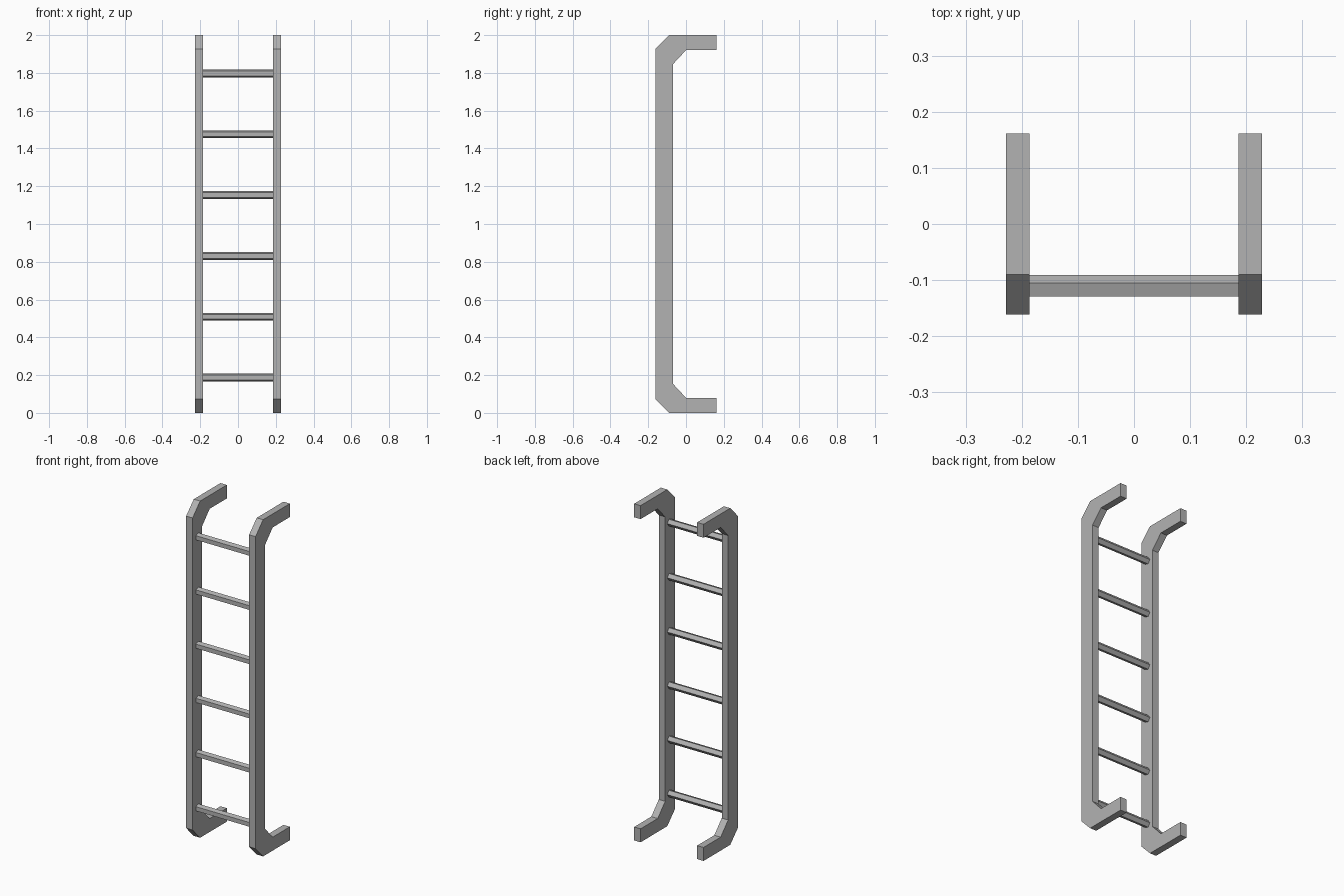
import bpy
import bmesh
from math import cos, sin, tau

cube = bpy.data.objects.get("Cube")
if cube:
    bpy.data.objects.remove(cube, do_unlink=True)

STILE_IN, STILE_OUT = 0.186, 0.228
HEIGHT = 2.0
RUNG_Y, RUNG_RADIUS = -0.112, 0.0215
RUNG_COUNT, FIRST_RUNG, RUNG_STEP = 6, 0.187, 0.322

metal = bpy.data.materials.new("grey metal")
metal.use_nodes = True
grey = (0.45, 0.45, 0.45, 1)
metal.diffuse_color = grey
metal.node_tree.nodes["Principled BSDF"].inputs["Base Color"].default_value = grey


def extrude_x(name, profile, x0, x1):
    """Extrude a closed (y, z) profile along x."""
    bm = bmesh.new()
    face = bm.faces.new([bm.verts.new((x0, y, z)) for y, z in profile])
    result = bmesh.ops.extrude_face_region(bm, geom=[face])
    moved = [v for v in result["geom"] if isinstance(v, bmesh.types.BMVert)]
    bmesh.ops.translate(bm, verts=moved, vec=(x1 - x0, 0, 0))
    bmesh.ops.recalc_face_normals(bm, faces=bm.faces)
    mesh = bpy.data.meshes.new(name)
    bm.to_mesh(mesh)
    bm.free()
    mesh.materials.append(metal)
    obj = bpy.data.objects.new(name, mesh)
    bpy.context.collection.objects.link(obj)
    return obj


# Side rails: a bracket profile with chamfered bends, mirrored top to bottom
lower = [(-0.161, 0.073), (-0.09, 0), (0.161, 0),
         (0.161, 0.08), (0, 0.08), (-0.07, 0.155)]
upper = [(y, HEIGHT - z) for y, z in reversed(lower)]
for name, side in (("left_rail", 1), ("right_rail", -1)):
    extrude_x(name, lower + upper, side * STILE_IN, side * STILE_OUT)

# Rungs: five-sided bars with a flat front
for i in range(RUNG_COUNT):
    z = FIRST_RUNG + i * RUNG_STEP
    pentagon = [(RUNG_Y + RUNG_RADIUS * cos(tau * k / 5),
                 z + RUNG_RADIUS * sin(tau * k / 5)) for k in range(5)]
    extrude_x(f"rung_{i + 1}", pentagon, -STILE_IN, STILE_IN)
